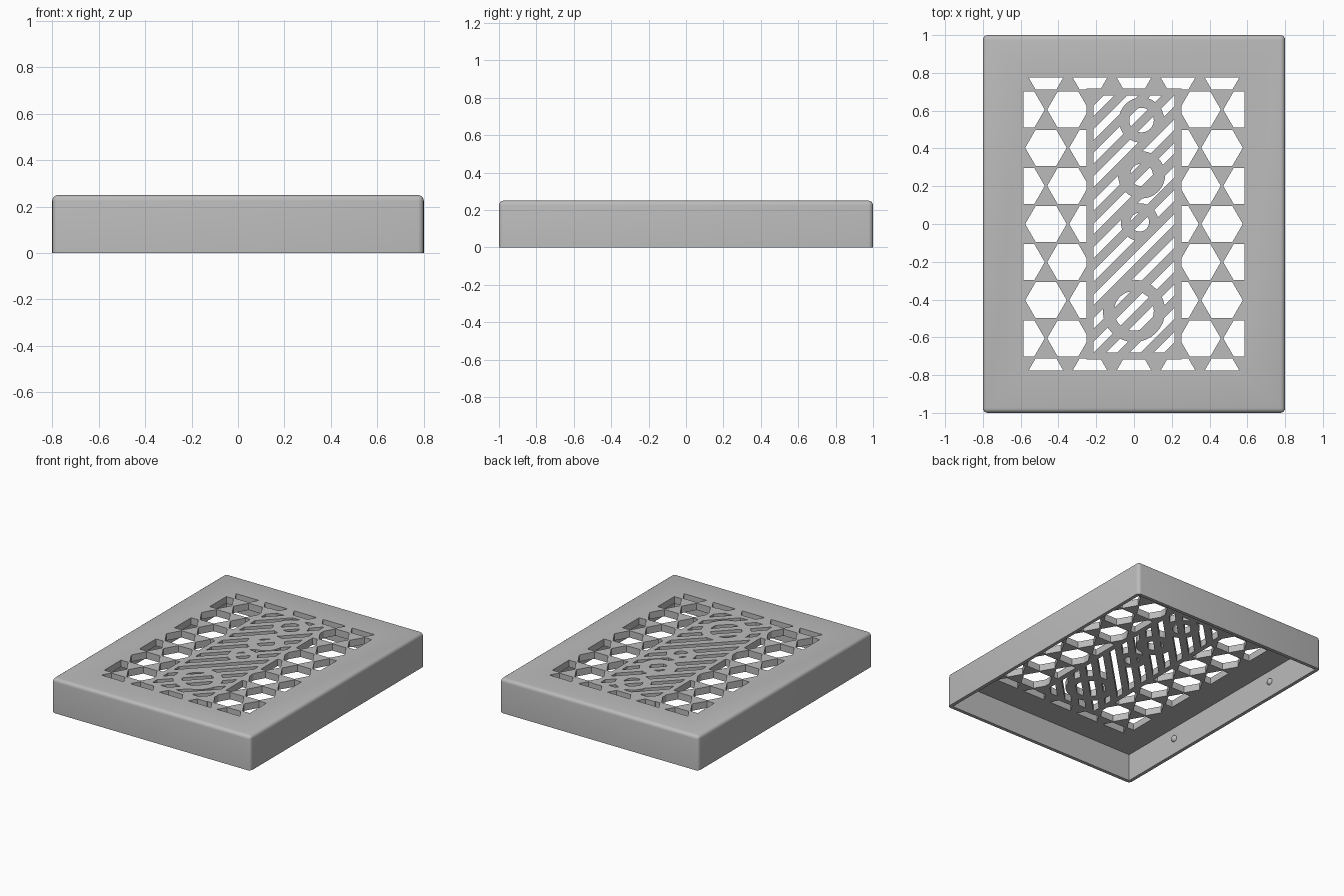
import bpy, bmesh, math
from mathutils import Vector, Matrix

cube = bpy.data.objects.get("Cube")
if cube:
    bpy.data.objects.remove(cube, do_unlink=True)

TOP, UNDER, WALL = 0.25, 0.20, 0.025
PITCH, HEX_R = 0.233, 0.11
WIN_X, WIN_Y = 0.585, 0.775          # grille opening
PAN_X, PAN_Y = 0.215, 0.68           # striped centre panel
RIM = 0.037

grey = bpy.data.materials.new("plain grey")
grey.use_nodes = True
grey.diffuse_color = (0.5, 0.5, 0.5, 1)
grey.node_tree.nodes["Principled BSDF"].inputs["Base Color"].default_value = (0.5, 0.5, 0.5, 1)


def make(name, bm):
    bmesh.ops.recalc_face_normals(bm, faces=bm.faces)
    mesh = bpy.data.meshes.new(name)
    bm.to_mesh(mesh)
    bm.free()
    mesh.materials.append(grey)
    obj = bpy.data.objects.new(name, mesh)
    bpy.context.collection.objects.link(obj)
    return obj


def add_box(bm, x0, x1, y0, y1, z0, z1):
    m = Matrix.Translation(((x0 + x1) / 2, (y0 + y1) / 2, (z0 + z1) / 2))
    m = m @ Matrix.Diagonal((x1 - x0, y1 - y0, z1 - z0, 1))
    return bmesh.ops.create_cube(bm, size=1, matrix=m)["verts"]


def clip(bm, x0, x1, y0, y1):
    """Trim closed solids to a rectangle, capping the cuts."""
    for co, no in (((x0, 0, 0), (-1, 0, 0)), ((x1, 0, 0), (1, 0, 0)),
                   ((0, y0, 0), (0, -1, 0)), ((0, y1, 0), (0, 1, 0))):
        geom = bm.verts[:] + bm.edges[:] + bm.faces[:]
        bmesh.ops.bisect_plane(bm, geom=geom, plane_co=co, plane_no=no, clear_outer=True)
        edges = [e for e in bm.edges if e.is_boundary]
        if edges:
            bmesh.ops.holes_fill(bm, edges=edges, sides=0)


def cut(obj, cutter):
    mod = obj.modifiers.new("cut", "BOOLEAN")
    mod.operation, mod.solver, mod.object = "DIFFERENCE", "EXACT", cutter
    bpy.context.view_layer.objects.active = obj
    bpy.ops.object.modifier_apply(modifier=mod.name)
    bpy.data.objects.remove(cutter, do_unlink=True)


# Shell: rounded block, hollow underneath
bm = bmesh.new()
add_box(bm, -0.8, 0.8, -1, 1, 0, TOP)
edges = [e for e in bm.edges if max(v.co.z for v in e.verts) > 0.1]
bmesh.ops.bevel(bm, geom=edges, offset=0.025, segments=4, profile=0.5, affect="EDGES")
shell = make("cover_shell", bm)
bm = bmesh.new()
add_box(bm, WALL - 0.8, 0.8 - WALL, WALL - 1, 1 - WALL, -0.1, UNDER)
cut(shell, make("hollow_cutter", bm))


# Honeycomb openings, trimmed by the window and the centre panel frame
def honeycomb(x0, x1, y0, y1):
    bm = bmesh.new()
    for row in range(-4, 5):
        for col in range(-4, 5):
            x = (col + 0.5 * (row % 2)) * PITCH
            y = row * PITCH * math.sqrt(3) / 2
            if not (x0 - 0.09 < x < x1 + 0.09 and y0 - 0.1 < y < y1 + 0.1):
                continue
            m = Matrix.Translation((x, y, 0.22)) @ Matrix.Rotation(math.pi / 6, 4, "Z")
            bmesh.ops.create_cone(bm, cap_ends=True, segments=6, radius1=HEX_R,
                                  radius2=HEX_R, depth=0.2, matrix=m)
    clip(bm, x0, x1, y0, y1)
    return make("honeycomb_cutter", bm)


FX, FY = PAN_X + RIM, PAN_Y + RIM
for area in ((-WIN_X, -FX, -WIN_Y, WIN_Y), (FX, WIN_X, -WIN_Y, WIN_Y),
             (-FX, FX, FY, WIN_Y), (-FX, FX, -WIN_Y, -FY)):
    cut(shell, honeycomb(*area))

# Centre opening
bm = bmesh.new()
add_box(bm, -PAN_X, PAN_X, -PAN_Y, PAN_Y, 0.1, 0.4)
cut(shell, make("panel_cutter", bm))
bpy.ops.object.select_all(action="DESELECT")
shell.select_set(True)
bpy.context.view_layer.objects.active = shell
bpy.ops.object.shade_smooth_by_angle(angle=math.radians(30))

# Diagonal bars across the centre opening
bm = bmesh.new()
for i in range(-7, 8):
    verts = add_box(bm, -0.6, 0.6, -0.024, 0.024, UNDER, TOP)
    m = Matrix.Translation((0, i * 0.125, 0)) @ Matrix.Rotation(math.pi / 4, 4, "Z")
    bmesh.ops.transform(bm, matrix=m, verts=verts)
clip(bm, -PAN_X, PAN_X, -PAN_Y, PAN_Y)
make("diagonal_bars", bm)

# Plain round rings set among the bars
bm = bmesh.new()
for x, y, outer, inner in ((0.04, 0.55, 0.12, 0.065), (0.04, 0.26, 0.125, 0.06),
                           (0.03, 0.01, 0.1, 0.05), (0.0, -0.46, 0.165, 0.105)):
    n = 32
    loops = []
    for r, z in ((outer, UNDER), (outer, TOP), (inner, TOP), (inner, UNDER)):
        loops.append([bm.verts.new((x + r * math.cos(2 * math.pi * k / n),
                                    y + r * math.sin(2 * math.pi * k / n), z)) for k in range(n)])
    for a in range(4):
        p, q = loops[a], loops[(a + 1) % 4]
        for k in range(n):
            j = (k + 1) % n
            bm.faces.new((p[k], p[j], q[j], q[k]))
make("panel_rings", bm)

# Snap bumps on the inner long walls
for side, label in ((1, "left"), (-1, "right")):
    bm = bmesh.new()
    for y in (-0.5, 0.5):
        m = Matrix.Translation((side * (0.8 - WALL), y, 0.115))
        m = m @ Matrix.Diagonal((0.8, 1, 1, 1))
        bmesh.ops.create_uvsphere(bm, u_segments=20, v_segments=12, radius=0.024, matrix=m)
    bumps = make(label + "_snap_bumps", bm)
    for p in bumps.data.polygons:
        p.use_smooth = True
